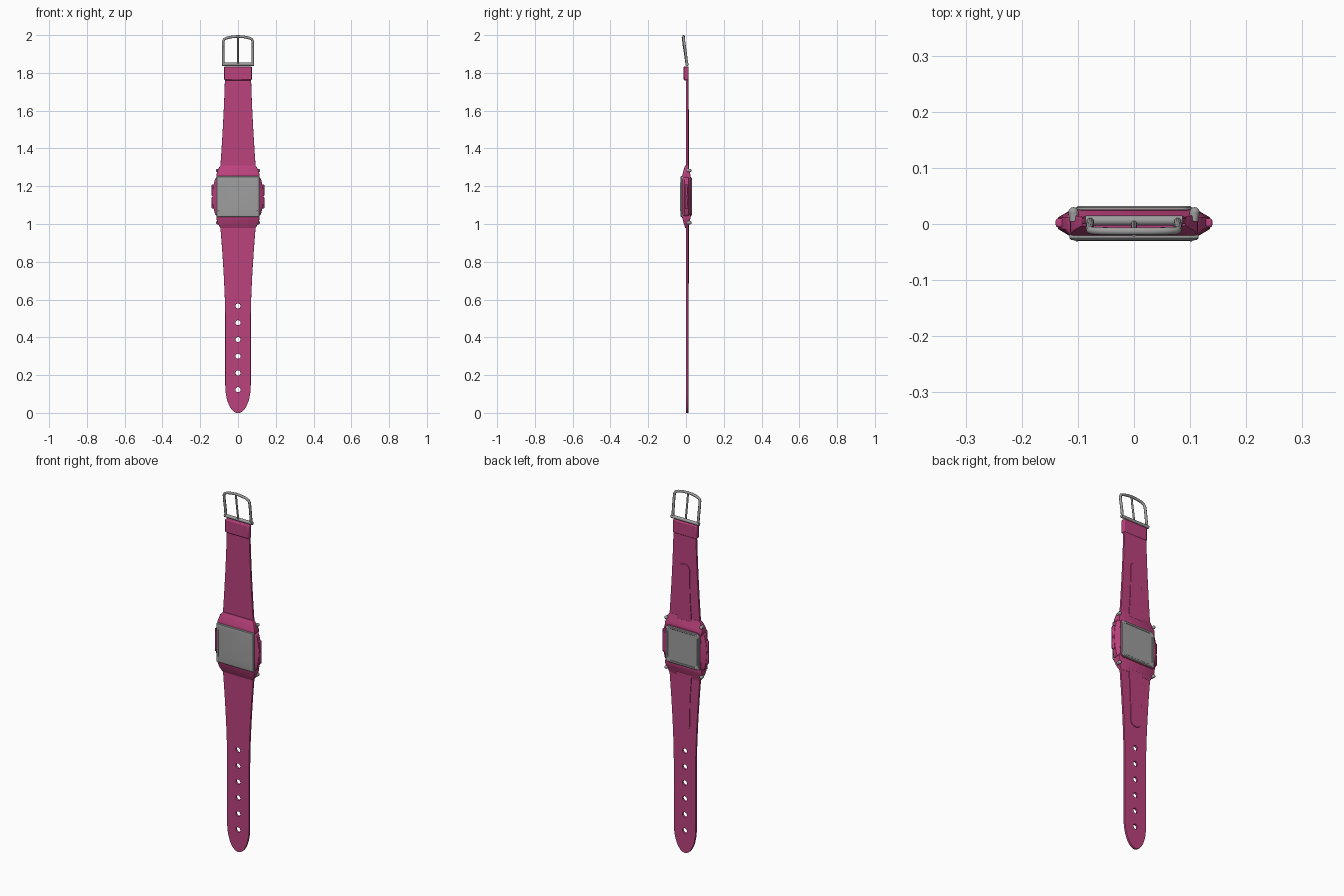
import bpy, bmesh, math
from mathutils import Vector

if "Cube" in bpy.data.objects:
    bpy.data.objects.remove(bpy.data.objects["Cube"])

MID = 1.145  # height of the case centre


def material(name, rgb):
    m = bpy.data.materials.new(name)
    m.diffuse_color = (*rgb, 1)
    m.use_nodes = True
    m.node_tree.nodes["Principled BSDF"].inputs["Base Color"].default_value = m.diffuse_color
    return m


PINK = material("pink", (0.50, 0.054, 0.205))
GREY = material("metal grey", (0.34, 0.34, 0.34))


def finish(ob, mat, angle=30):
    ob.data.materials.clear()
    ob.data.materials.append(mat)
    bpy.ops.object.select_all(action='DESELECT')
    ob.select_set(True)
    bpy.context.view_layer.objects.active = ob
    if ob.type == 'CURVE':
        bpy.ops.object.convert(target='MESH')
        ob = bpy.context.view_layer.objects.active
    bpy.ops.object.shade_smooth_by_angle(angle=math.radians(angle))
    return ob


def rounded(w, h, r, bulge=0, n=4):
    """Rounded rectangle of half sizes w, h; sides may bulge outward."""
    pts = []
    for k, (sx, sy) in enumerate([(1, 1), (-1, 1), (-1, -1), (1, -1)]):
        for i in range(n + 1):
            a = math.pi / 2 * (k + i / n)
            pts.append((sx * (w - r) + r * math.cos(a), sy * (h - r) + r * math.sin(a)))
        if sx * sy < 0 and k in (1, 3):  # extra points along the side
            s = 1 if k == 1 else -1
            pts += [(sx * w, s * (h - r) * (1 - j / 3)) for j in range(1, 6)]
    return [(x + math.copysign(bulge, x) * (1 - (y / h) ** 2), y) for x, y in pts]


def loft(name, rings, mat, angle=30):
    """Skin a list of equal-length rings of 3D points and cap the ends."""
    bm = bmesh.new()
    vs = [[bm.verts.new(p) for p in ring] for ring in rings]
    n = len(vs[0])
    for a, b in zip(vs, vs[1:]):
        for i in range(n):
            bm.faces.new((a[i], a[(i + 1) % n], b[(i + 1) % n], b[i]))
    bm.faces.new(vs[0])
    bm.faces.new(vs[-1])
    bmesh.ops.recalc_face_normals(bm, faces=bm.faces)
    me = bpy.data.meshes.new(name)
    bm.to_mesh(me)
    bm.free()
    ob = bpy.data.objects.new(name, me)
    bpy.context.collection.objects.link(ob)
    return finish(ob, mat, angle)


def slab(name, rows, mat):
    """Stack of front-facing rounded outlines: (y, half w, half h, radius, bulge)."""
    return loft(name, [[(x, y, MID + z) for x, z in rounded(w, h, r, b)]
                       for y, w, h, r, b in rows], mat)


def sheet(name, outlines, y0, y1, mat, bevel=0.0015):
    """Flat sheet with holes, drawn in x/z and filled between y0 and y1."""
    cu = bpy.data.curves.new(name, 'CURVE')
    cu.dimensions = '2D'
    cu.fill_mode = 'BOTH'
    cu.extrude = (y1 - y0) / 2 - bevel
    cu.bevel_depth = bevel
    cu.bevel_resolution = 1
    for pts in outlines:
        sp = cu.splines.new('POLY')
        sp.points.add(len(pts) - 1)
        for p, (x, z) in zip(sp.points, pts):
            p.co = (x, z, 0, 1)
        sp.use_cyclic_u = True
    ob = bpy.data.objects.new(name, cu)
    ob.rotation_euler.x = math.pi / 2
    ob.location.y = (y0 + y1) / 2
    bpy.context.collection.objects.link(ob)
    return finish(ob, mat)


def tube(name, pts, r, mat):
    cu = bpy.data.curves.new(name, 'CURVE')
    cu.dimensions = '3D'
    cu.bevel_depth = r
    cu.bevel_resolution = 3
    cu.use_fill_caps = True
    sp = cu.splines.new('POLY')
    sp.points.add(len(pts) - 1)
    for p, co in zip(sp.points, pts):
        p.co = (*co, 1)
    ob = bpy.data.objects.new(name, cu)
    bpy.context.collection.objects.link(ob)
    return finish(ob, mat, 50)


def box(name, loc, size, mat, bevel):
    bpy.ops.mesh.primitive_cube_add(size=1, location=loc)
    ob = bpy.context.object
    ob.name = name
    ob.scale = size
    bpy.ops.object.transform_apply(location=False, rotation=False, scale=True)
    md = ob.modifiers.new("bevel", 'BEVEL')
    md.width = bevel
    md.segments = 2
    return finish(ob, mat)


def both_sides(half):
    return half + [(-x, z) for x, z in reversed(half)]


# Straps: tapered outlines, the long one with a rounded tip and six holes
upper = [(0.067 + 0.026 * (1 - i / 12) ** 1.5, 1.29 + 0.54 * i / 12) for i in range(13)]
sheet("upper_strap", [both_sides(upper)], 0.0, 0.012, PINK)

lower = [(0.066 + 0.027 * (1 - i / 12) ** 1.6, 0.995 - 0.5 * i / 12) for i in range(13)]
for i in range(13):
    a = math.pi / 2 * i / 12.5
    lower.append((0.066 * math.cos(a), 0.145 - 0.1445 * math.sin(a)))
holes = [[(0.015 * math.cos(math.tau * j / 20), 0.123 + 0.0886 * k + 0.015 * math.sin(math.tau * j / 20))
          for j in range(20)] for k in range(6)]
sheet("lower_strap", [both_sides(lower)] + holes, 0.0, 0.012, PINK)

# Raised lining pads on the back of both straps
for name, s in (("upper_lining", 1), ("lower_lining", -1)):
    pad = [(0.043, MID + s * 0.15), (0.034, MID + s * 0.28)]
    pad += [(0.031 * math.cos(a), MID + s * (0.435 + 0.025 * math.sin(a)))
            for a in [math.pi / 2 * i / 6.5 for i in range(7)]]
    sheet(name, [both_sides(pad)], 0.010, 0.0155, PINK, 0.001)

# Keeper band near the buckle
box("strap_keeper", (0, 0.001, 1.798), (0.146, 0.026, 0.074), PINK, 0.005)

# Case body
slab("case_body", [(-0.021, 0.112, 0.106, 0.015, 0.003),
                   (-0.009, 0.117, 0.108, 0.02, 0.018),
                   (0.012, 0.117, 0.108, 0.02, 0.018),
                   (0.026, 0.107, 0.104, 0.02, 0.004)], PINK)

# Sloped end pieces joining case and straps
for name, s in (("upper_end_piece", 1), ("lower_end_piece", -1)):
    rings = []
    for dz, w, y0, y1 in [(0.09, 0.112, -0.021, 0.024), (0.112, 0.114, -0.020, 0.024),
                          (0.122, 0.113, -0.017, 0.022), (0.142, 0.107, -0.012, 0.016),
                          (0.158, 0.098, -0.007, 0.014), (0.166, 0.092, -0.004, 0.013)]:
        rings.append([(x, (y0 + y1) / 2 + y, MID + s * dz)
                      for x, y in rounded(w, (y1 - y0) / 2, 0.004, n=2)])
    loft(name, rings, PINK)

# Front metal plate with two thin ribs
slab("front_plate", [(-0.017, 0.115, 0.108, 0.006, 0), (-0.025, 0.115, 0.108, 0.006, 0),
                     (-0.0285, 0.112, 0.105, 0.005, 0), (-0.030, 0.098, 0.097, 0.004, 0)], GREY)

# Back metal plate with a shallow inset panel
slab("back_plate", [(0.022, 0.104, 0.101, 0.022, 0), (0.029, 0.104, 0.101, 0.022, 0),
                    (0.032, 0.100, 0.097, 0.019, 0), (0.032, 0.092, 0.089, 0.016, 0),
                    (0.0305, 0.090, 0.087, 0.015, 0)], GREY)

for sx in (-1, 1):
    side = "left" if sx < 0 else "right"
    box(side + "_front_rib", (sx * 0.102, -0.0295, MID), (0.004, 0.003, 0.15), GREY, 0.0008)
    for sz in (-1, 1):
        level = "lower" if sz < 0 else "upper"
        # Side buttons
        box(f"{side}_{level}_button", (sx * 0.128, 0.002, MID + sz * 0.033),
            (0.023, 0.016, 0.062), PINK, 0.004)
        # Rounded metal pins at the case corners
        tube(f"{side}_{level}_pin", [(sx * 0.106, 0.005, MID + sz * 0.138),
                                     (sx * 0.108, 0.022, MID + sz * 0.138)], 0.009, GREY)
        bpy.ops.mesh.primitive_uv_sphere_add(segments=14, ring_count=8, radius=0.009,
                                             location=(sx * 0.108, 0.021, MID + sz * 0.138))
        bpy.context.object.name = f"{side}_{level}_pin_head"
        finish(bpy.context.object, GREY, 60)

# Buckle: arched frame, cross bar and tongue
half = [(0.078, 0.005, 1.845), (0.078, 0.0, 1.89), (0.079, -0.007, 1.94), (0.078, -0.011, 1.968),
        (0.072, -0.012, 1.979), (0.055, -0.0125, 1.986), (0.028, -0.013, 1.991)]
frame = half + [(0, -0.013, 1.993)] + [(-x, y, z) for x, y, z in reversed(half)]
tube("buckle_frame", frame, 0.007, GREY)
tube("buckle_bar", [(-0.086, 0.006, 1.846), (0.086, 0.006, 1.846)], 0.009, GREY)
tube("buckle_tongue", [(0, 0.003, 1.84), (0, -0.004, 1.89), (0, -0.012, 1.94), (0, -0.018, 1.99)],
     0.005, GREY)
